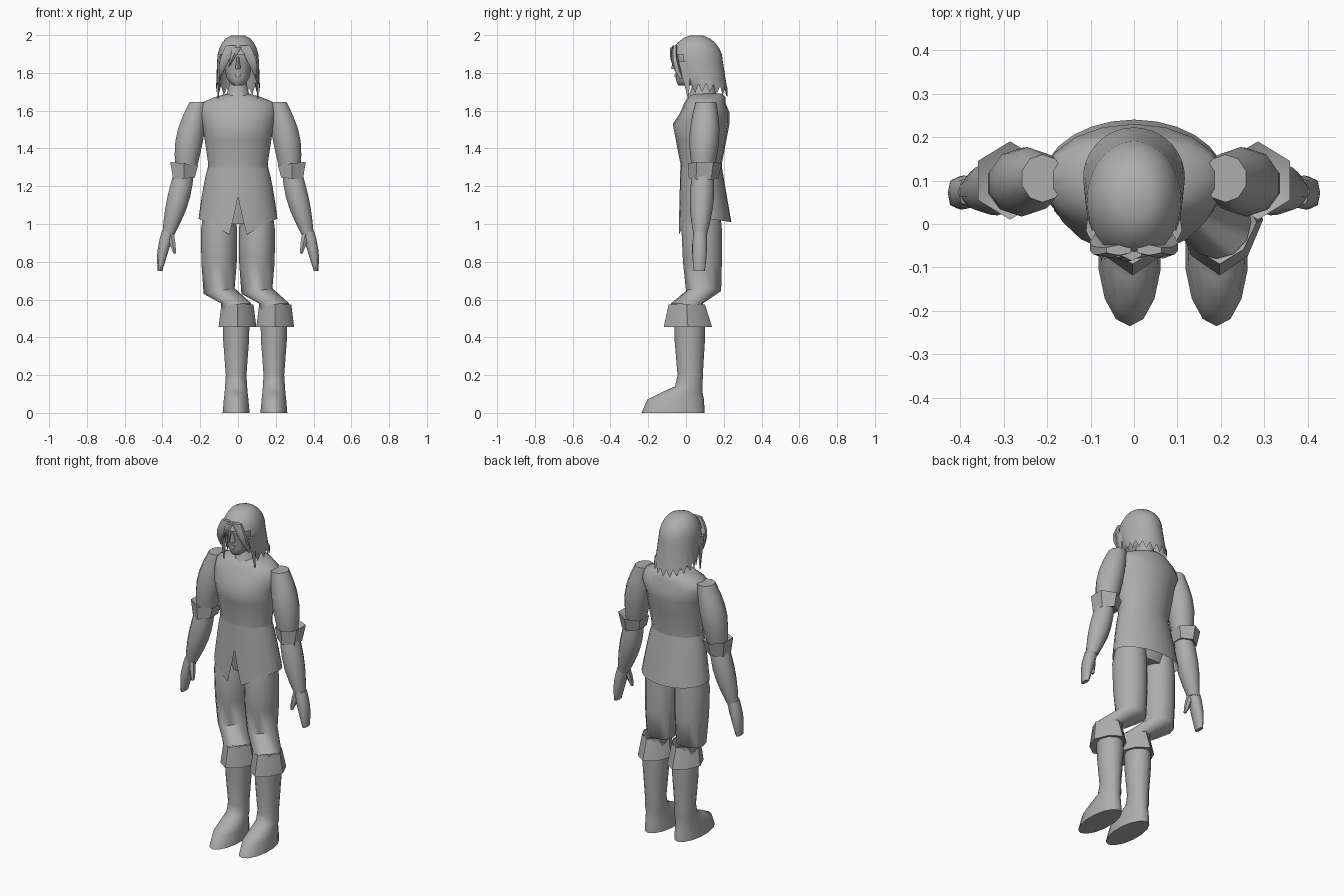
import bpy, bmesh, math
from math import sin, cos, pi, radians, copysign
from mathutils import Vector

cube = bpy.data.objects.get("Cube")
if cube:
    bpy.data.objects.remove(cube)

colour = (.42, .42, .42, 1)
grey = bpy.data.materials.new("plain_grey")
grey.use_nodes = True
grey.diffuse_color = colour
grey.node_tree.nodes["Principled BSDF"].inputs["Base Color"].default_value = colour


def finish(name, bm, angle):
    """Turn the bmesh into a shaded object with the shared material."""
    bmesh.ops.recalc_face_normals(bm, faces=bm.faces)
    mesh = bpy.data.meshes.new(name)
    bm.to_mesh(mesh)
    bm.free()
    mesh.materials.append(grey)
    part = bpy.data.objects.new(name, mesh)
    bpy.context.collection.objects.link(part)
    bpy.ops.object.select_all(action='DESELECT')
    part.select_set(True)
    bpy.context.view_layer.objects.active = part
    bpy.ops.object.shade_smooth_by_angle(angle=radians(angle))


def skin(bm, rows, closed=True):
    """Join neighbouring rows of vertices with quads."""
    count = len(rows[0])
    for upper, lower in zip(rows, rows[1:]):
        for i in range(count if closed else count - 1):
            j = (i + 1) % count
            bm.faces.new((upper[i], upper[j], lower[j], lower[i]))


def loft(name, rings, sides=12, mirror=1, shift=0, power=1, angle=55):
    """Each ring: height, half width, half depth, y, then optional x and slope."""
    bm = bmesh.new()
    rows = []
    for height, width, depth, y, *extra in rings:
        x, slope = (extra + [0, 0])[:2]
        row = []
        for i in range(sides):
            a = 2 * pi * i / sides - pi / 2
            across = width * copysign(abs(cos(a)) ** power, cos(a))
            along = depth * copysign(abs(sin(a)) ** power, sin(a))
            row.append(bm.verts.new((mirror * (x + across) + shift,
                                     y + along, height + slope * across)))
        rows.append(row)
    skin(bm, rows)
    bm.faces.new(rows[0])
    bm.faces.new(rows[-1])
    finish(name, bm, angle)


def limb(name, top, bottom, top_size, bottom_size, bulge=0, bow=(0, 0), steps=5, **options):
    """A tapering part between two points, swollen and bowed along its middle."""
    rings = []
    for i in range(steps + 1):
        t = i / steps
        swell = sin(pi * t)
        centre = Vector(top).lerp(Vector(bottom), t)
        size = Vector(top_size).lerp(Vector(bottom_size), t)
        rings.append((centre.z, size.x + bulge * swell, size.y + bulge * swell,
                      centre.y + bow[1] * swell, centre.x + bow[0] * swell))
    loft(name, rings, **options)


# Shirt body and hips
loft("shirt", [(1.69, .06, .08, .11), (1.67, .13, .1, .11), (1.64, .2, .11, .1),
               (1.59, .21, .13, .1), (1.53, .19, .15, .08), (1.45, .18, .135, .08),
               (1.32, .16, .11, .08), (1.27, .16, .11, .08)], sides=18)
limb("hips", top=(0, .08, 1.27), bottom=(0, .09, 1), top_size=(.15, .1),
     bottom_size=(.16, .08), bulge=.01, sides=16)

# Shirt skirt, split at the front, with hem tips beside the split
bm = bmesh.new()
rows = []
columns = 24
for step in range(6):
    t = step / 5
    split = .22 * max(0, t - .4) / .6
    width = .16 + .05 * t ** .8
    depth = .11 + .03 * t
    row = []
    for i in range(columns + 1):
        a = -pi / 2 + split + 2 * (pi - split) * i / columns
        x = width * cos(a)
        dip = .11 * (1 - abs(x) / width) if sin(a) < 0 else .02 * sin(a)
        length = .27 + dip
        row.append(bm.verts.new((x, .08 + .02 * t + depth * sin(a), 1.3 - length * t)))
    rows.append(row)
skin(bm, rows, closed=False)
bmesh.ops.remove_doubles(bm, verts=bm.verts, dist=.0005)
finish("shirt_skirt", bm, angle=50)

# Arms, rolled sleeves and hands
for mirror, side in ((1, "left"), (-1, "right")):
    limb(side + "_sleeve", top=(.21, .105, 1.645), bottom=(.275, .09, 1.3),
         top_size=(.05, .055), bottom_size=(.06, .06), bulge=.022, bow=(.01, 0),
         sides=10, mirror=mirror)
    loft(side + "_rolled_cuff", [(1.3, .05, .05, .1, .28, .1), (1.32, .085, .09, .1, .285, .12),
                                 (1.24, .066, .078, .093, .286, -.1),
                                 (1.25, .04, .05, .09, .286)],
         sides=6, mirror=mirror, angle=30)
    limb(side + "_forearm", top=(.285, .09, 1.28), bottom=(.37, .075, .94),
         top_size=(.055, .055), bottom_size=(.033, .035), bulge=.018, bow=(-.006, 0),
         sides=10, mirror=mirror)
    limb(side + "_hand", top=(.37, .074, .96), bottom=(.413, .07, .752),
         top_size=(.034, .035), bottom_size=(.012, .03), bulge=.006, bow=(.006, 0),
         sides=8, mirror=mirror, power=.8)
    limb(side + "_thumb", top=(.357, .062, .95), bottom=(.336, .042, .845),
         top_size=(.02, .02), bottom_size=(.008, .01), bulge=.004, steps=3,
         sides=6, mirror=mirror)

# Legs; both lower legs are shifted the same way from the thighs
for hip, side in ((.1, "left"), (-.1, "right")):
    shin = hip + .09
    loft(side + "_trouser_leg", [(1.08, .08, .09, .09), (.97, .096, .107, .083),
                                 (.8, .094, .103, .087), (.645, .082, .093, .093, 0, .18),
                                 (.58, .08, .085, .005, .09), (.5, .07, .08, .01, .09)],
         shift=hip, angle=60)
    loft(side + "_boot_cuff", [(.55, .06, .06, .01), (.575, .085, .096, .004),
                               (.455, .1, .128, .01), (.465, .06, .07, .02)],
         sides=8, shift=shin + .007, power=1.25, angle=40)
    loft(side + "_boot", [(.5, .073, .08, .02), (.38, .07, .08, .02), (.2, .056, .067, .022),
                          (.14, .06, .073, .015), (.11, .062, .107, -.02),
                          (.07, .067, .15, -.055), (0, .073, .167, -.068)],
         sides=14, shift=shin, angle=60)

# Neck, head and face
limb("neck", top=(0, .09, 1.8), bottom=(0, .09, 1.67), top_size=(.05, .055),
     bottom_size=(.07, .08), bulge=-.01, sides=10)
loft("head", [(1.96, .06, .09, .05), (1.91, .08, .11, .05), (1.87, .08, .11, .05),
              (1.85, .078, .1, .05), (1.78, .064, .09, .035), (1.75, .046, .08, .03),
              (1.733, .026, .05, .01)], sides=14, power=.85)
limb("nose", top=(0, -.05, 1.885), bottom=(0, -.055, 1.82), top_size=(.007, .015),
     bottom_size=(.017, .024), steps=3, sides=6)
limb("lips", top=(0, -.045, 1.797), bottom=(0, -.045, 1.775), top_size=(.016, .013),
     bottom_size=(.012, .013), bulge=.004, steps=2, sides=8)

# Long hair: dome and curtain, opened over the face, with a ragged lower edge
bm = bmesh.new()
rows = []
for k in range(9):
    tilt = radians(15 + 15 * min(k, 5))
    fall = max(0, k - 5)
    width = .111 * sin(tilt) ** .8 + .002 * fall
    depth = .14 * sin(tilt) - .008 * fall
    row = []
    for i in range(36):
        a = 2 * pi * i / 36 - pi / 2
        height = 1.86 + .142 * cos(tilt) - .057 * fall
        if k == 8:
            height += .03 * cos(a) ** 2 + (.025 if i % 2 else -.02)
        row.append(bm.verts.new((width * cos(a),
                                 .055 + .017 * fall + depth * sin(a), height)))
    rows.append(row)
skin(bm, rows)
bm.faces.new(rows[0])
opening = []
for face in bm.faces:
    spot = face.calc_center_median()
    if spot.z < 1.91 and spot.y < .015 and abs(spot.x) < .096:
        opening.append(face)
bmesh.ops.delete(bm, geom=opening, context='FACES')
finish("hair", bm, angle=60)

# Fringe and side strands
for mirror, side in ((1, "left"), (-1, "right")):
    limb(side + "_fringe", top=(.035, -.06, 1.945), bottom=(.095, -.025, 1.77),
         top_size=(.033, .012), bottom_size=(.004, .01), bulge=.008, bow=(.01, -.015),
         sides=6, mirror=mirror)
    limb(side + "_strand", top=(.098, -.005, 1.86), bottom=(.105, .013, 1.665),
         top_size=(.013, .035), bottom_size=(.003, .003), sides=5, mirror=mirror)
limb("middle_fringe", top=(-.005, -.068, 1.935), bottom=(-.048, -.064, 1.835),
     top_size=(.025, .016), bottom_size=(.003, .005), bow=(0, -.008), sides=5)
